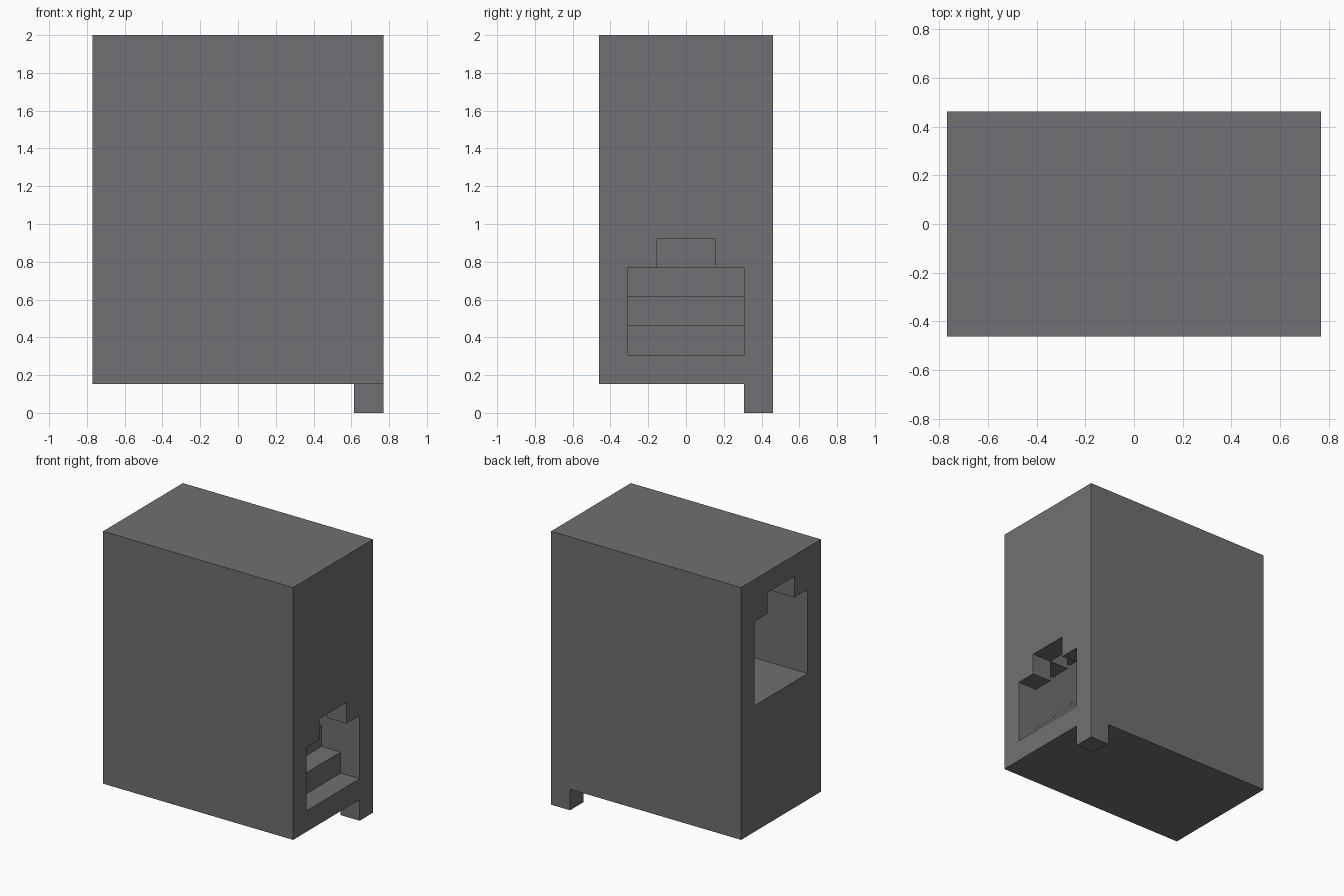
import bpy
import bmesh

U = 2 / 13  # block size of the grid the model sits on

if "Cube" in bpy.data.objects:
    bpy.data.objects.remove(bpy.data.objects["Cube"], do_unlink=True)

stone = bpy.data.materials.new("dark grey stone")
stone.use_nodes = True
grey = (0.165, 0.159, 0.168, 1)
stone.diffuse_color = grey
stone.node_tree.nodes["Principled BSDF"].inputs["Base Color"].default_value = grey


def prism(name, outline, y0, y1):
    """Extrude an (x, z) outline, in blocks, from y0 to y1."""
    bm = bmesh.new()
    face = bm.faces.new([bm.verts.new((x * U, y0 * U, z * U)) for x, z in outline])
    out = bmesh.ops.extrude_face_region(bm, geom=[face])
    moved = [v for v in out["geom"] if isinstance(v, bmesh.types.BMVert)]
    bmesh.ops.translate(bm, verts=moved, vec=(0, (y1 - y0) * U, 0))
    bmesh.ops.recalc_face_normals(bm, faces=bm.faces)
    mesh = bpy.data.meshes.new(name)
    bm.to_mesh(mesh)
    bm.free()
    mesh.materials.append(stone)
    obj = bpy.data.objects.new(name, mesh)
    bpy.context.collection.objects.link(obj)
    return obj


def rect(x0, x1, z0, z1):
    return [(x0, z0), (x1, z0), (x1, z1), (x0, z1)]


def stairs(low, first, last):
    """Stepped line climbing one block per block towards -x, then level."""
    line = [(6, low)]
    for i in range(last - low):
        x = first - i
        line += [(x, low + i), (x, low + i + 1)]
    return line + [(-6, last)]


def cut(target, cutter):
    cutter.hide_render = True
    mod = target.modifiers.new("passage", "BOOLEAN")
    mod.operation = "DIFFERENCE"
    mod.solver = "EXACT"
    mod.object = cutter
    bpy.context.view_layer.objects.active = target
    bpy.ops.object.modifier_apply(modifier=mod.name)
    bpy.data.objects.remove(cutter, do_unlink=True)


# Main block and the single corner foot
body = prism("body", rect(-5, 5, 1, 13), -3, 3)
prism("corner_foot", rect(4, 5, 0, 1), 2, 3)

# Wide stair passage through the block
wide = stairs(2, 4, 7) + stairs(5, 4, 11)[::-1]
cut(body, prism("passage_cutter", wide, -2, 2))

# Narrow raised ceiling along the middle of the passage
narrow = stairs(3, 4, 8) + stairs(6, 4, 12)[::-1]
cut(body, prism("ceiling_cutter", narrow, -1, 1))
